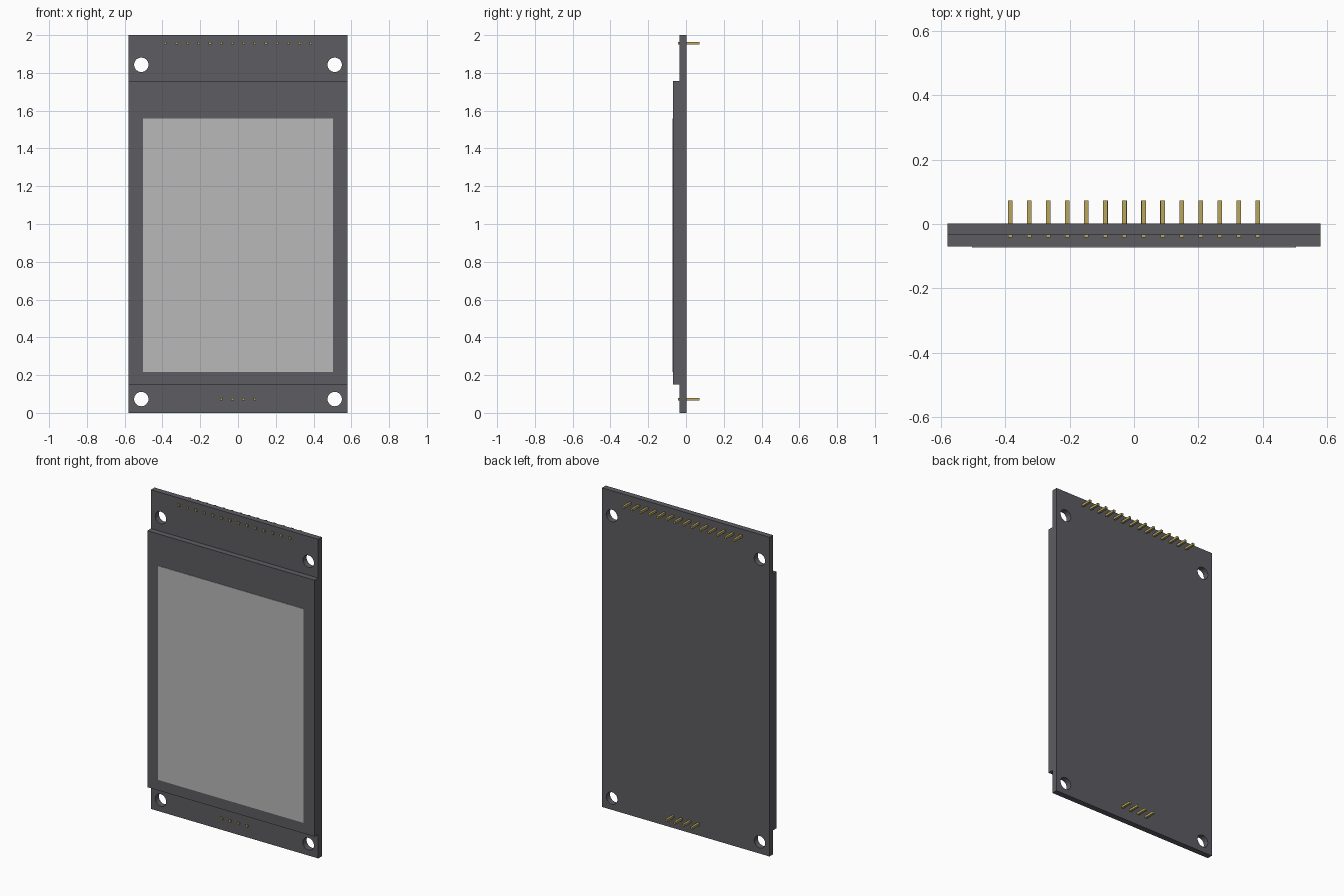
import bpy, bmesh
from mathutils import Matrix, Vector

cube = bpy.data.objects.get("Cube")
if cube:
    bpy.data.objects.remove(cube, do_unlink=True)


def material(name, rgb):
    m = bpy.data.materials.new(name)
    m.use_nodes = True
    m.diffuse_color = (*rgb, 1)
    m.node_tree.nodes["Principled BSDF"].inputs["Base Color"].default_value = (*rgb, 1)
    return m


DARK = material("dark grey", (0.11, 0.107, 0.122))
GLASS = material("light grey screen", (0.48, 0.48, 0.48))
GOLD = material("gold pins", (0.48, 0.38, 0.11))


def add_box(bm, lo, hi):
    lo, hi = Vector(lo), Vector(hi)
    mat = Matrix.Translation((lo + hi) / 2) @ Matrix.Diagonal((*(hi - lo), 1))
    return bmesh.ops.create_cube(bm, size=1, matrix=mat)["verts"]


def finish(bm, name, mat):
    mesh = bpy.data.meshes.new(name)
    bm.to_mesh(mesh)
    bm.free()
    mesh.materials.append(mat)
    obj = bpy.data.objects.new(name, mesh)
    bpy.context.collection.objects.link(obj)
    return obj


def box(name, lo, hi, mat):
    bm = bmesh.new()
    add_box(bm, lo, hi)
    return finish(bm, name, mat)


def pin_row(name, count, half_span, z):
    """Square pins through the board with small chamfered tips."""
    bm = bmesh.new()
    r = 0.007
    for i in range(count):
        x = half_span * (2 * i / (count - 1) - 1)
        add_box(bm, (x - r, -0.042, z - r), (x + r, 0.0725, z + r))
    return finish(bm, name, GOLD)


# Circuit board with a mounting hole in each corner
HALF_W, BACK, FACE = 0.58, 0.002, -0.034
board = box("circuit_board", (-HALF_W, FACE, 0), (HALF_W, BACK, 2), DARK)
bm = bmesh.new()
for x in (-0.512, 0.512):
    for z in (0.073, 1.843):
        bmesh.ops.create_cone(
            bm, cap_ends=True, segments=40, radius1=0.038, radius2=0.038, depth=0.3,
            matrix=Matrix.Translation((x, 0, z)) @ Matrix.Rotation(1.5707963, 4, "X"))
cutter = finish(bm, "hole_cutter", DARK)
cutter.hide_render = True
mod = board.modifiers.new("mounting_holes", "BOOLEAN")
mod.operation = "DIFFERENCE"
mod.solver = "EXACT"
mod.object = cutter
bpy.ops.object.select_all(action="DESELECT")
board.select_set(True)
bpy.context.view_layer.objects.active = board
bpy.ops.object.modifier_apply(modifier=mod.name)
bpy.data.objects.remove(cutter, do_unlink=True)
bpy.ops.object.shade_smooth_by_angle()

# Display module and its visible screen
box("display_bezel", (-HALF_W, -0.07, 0.15), (HALF_W, FACE, 1.757), DARK)
box("screen", (-0.504, -0.0725, 0.217), (0.504, -0.07, 1.558), GLASS)

# Header pins
pin_row("upper_header_pins", 14, 0.385, 1.956)
pin_row("lower_header_pins", 4, 0.088, 0.073)
